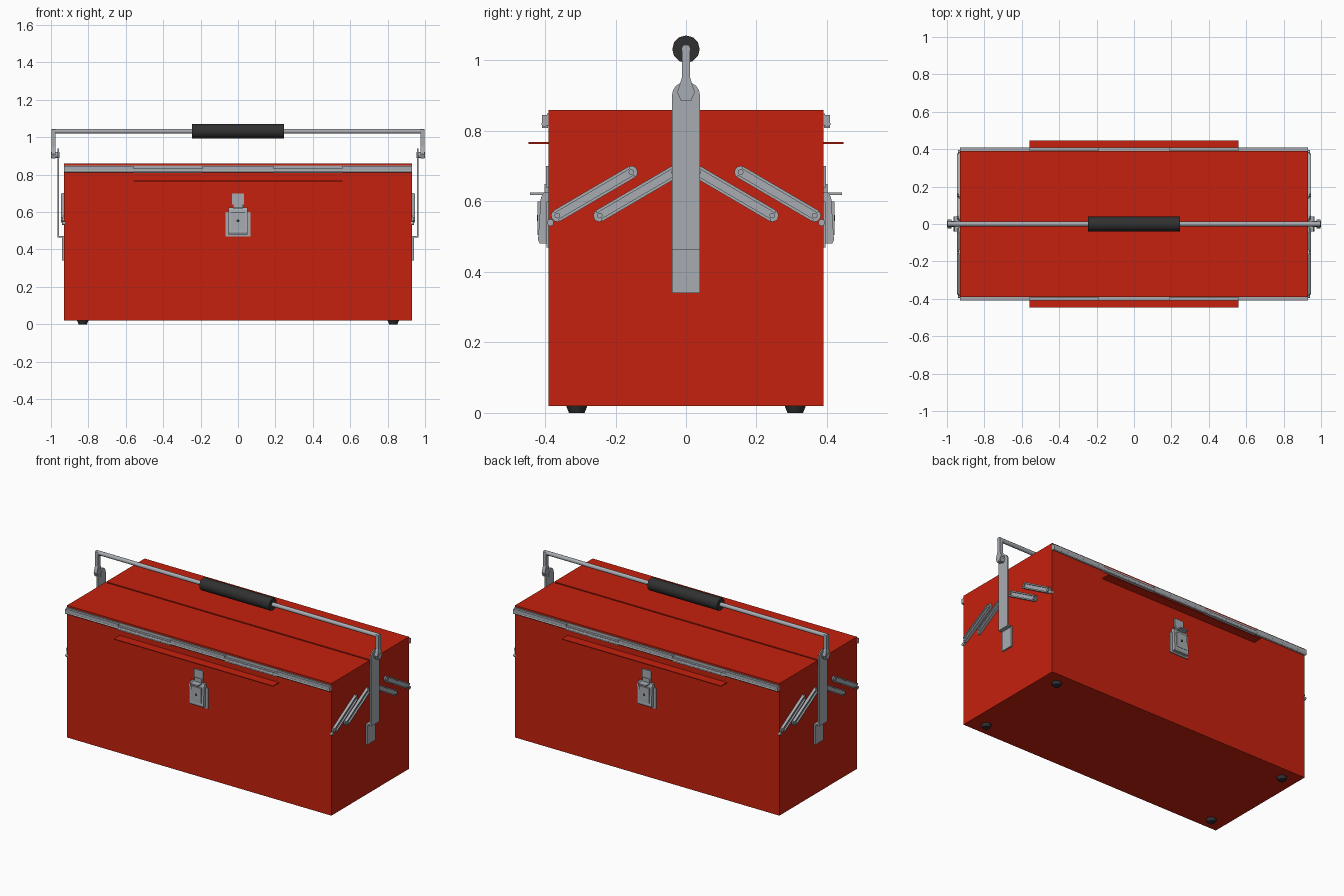
import bpy, bmesh, math
from mathutils import Vector, Matrix

if "Cube" in bpy.data.objects:
    bpy.data.objects.remove(bpy.data.objects["Cube"], do_unlink=True)


def material(name, rgb):
    m = bpy.data.materials.new(name)
    m.use_nodes = True
    m.diffuse_color = (*rgb, 1)
    bsdf = m.node_tree.nodes["Principled BSDF"]
    bsdf.inputs["Base Color"].default_value = (*rgb, 1)
    bsdf.inputs["Roughness"].default_value = 0.5
    return m


RED = material("red paint", (0.56, 0.015, 0.004))
STEEL = material("steel", (0.39, 0.41, 0.44))
BLACK = material("black rubber", (0.03, 0.03, 0.03))


def finish(name, bm, mat, smooth=False):
    bmesh.ops.recalc_face_normals(bm, faces=bm.faces)
    mesh = bpy.data.meshes.new(name)
    bm.to_mesh(mesh)
    bm.free()
    mesh.materials.append(mat)
    ob = bpy.data.objects.new(name, mesh)
    bpy.context.scene.collection.objects.link(ob)
    if smooth:
        bpy.ops.object.select_all(action="DESELECT")
        ob.select_set(True)
        bpy.context.view_layer.objects.active = ob
        bpy.ops.object.shade_smooth_by_angle(angle=math.radians(40))
    return ob


def prism(name, outline, x0, x1, mat):
    """Extrude a (y, z) outline along x."""
    bm = bmesh.new()
    face = bm.faces.new([bm.verts.new((x0, y, z)) for y, z in outline])
    ext = bmesh.ops.extrude_face_region(bm, geom=[face])["geom"]
    verts = [v for v in ext if isinstance(v, bmesh.types.BMVert)]
    bmesh.ops.translate(bm, verts=verts, vec=(x1 - x0, 0, 0))
    return finish(name, bm, mat)


def box(name, xs, ys, zs, mat):
    outline = [(ys[0], zs[0]), (ys[1], zs[0]), (ys[1], zs[1]), (ys[0], zs[1])]
    return prism(name, outline, xs[0], xs[1], mat)


def rod(name, a, b, r, mat, sides=12, r2=None, smooth=True):
    a, b = Vector(a), Vector(b)
    bm = bmesh.new()
    turn = (b - a).to_track_quat("Z", "Y").to_matrix().to_4x4()
    bmesh.ops.create_cone(bm, cap_ends=True, segments=sides, radius1=r,
                          radius2=r if r2 is None else r2, depth=(b - a).length,
                          matrix=Matrix.Translation((a + b) / 2) @ turn)
    return finish(name, bm, mat, smooth)


def slot(a, b, r, steps=6):
    """Outline of a round-ended bar between two (y, z) points."""
    ang = math.atan2(b[1] - a[1], b[0] - a[0])
    pts = []
    for centre, start in ((a, ang + math.pi / 2), (b, ang - math.pi / 2)):
        for i in range(steps + 1):
            t = start + math.pi * i / steps
            pts.append((centre[0] + r * math.cos(t), centre[1] + r * math.sin(t)))
    return pts


# Body, with a groove between the two lid halves
half = [(0.005, 0.83), (0.005, 0.86), (0.39, 0.86), (0.39, 0.02)]
prism("case_body", half + [(-y, z) for y, z in reversed(half)], -0.93, 0.93, RED)

# Feet
for x in (-0.83, 0.83):
    for y in (-0.31, 0.31):
        rod("foot", (x, y, 0), (x, y, 0.022), 0.022, BLACK, r2=0.031)

# Front and back fittings
for s in (-1, 1):
    side = "front" if s < 0 else "back"

    def ys(near, far):
        return (s * near, s * far)

    # Lid hinge: rod, leaf and alternating knuckles
    rod(side + "_hinge_rod", (-0.93, s * 0.402, 0.82), (0.93, s * 0.402, 0.82), 0.008, STEEL)
    box(side + "_hinge_leaf", (-0.93, 0.93), ys(0.389, 0.394), (0.815, 0.85), STEEL)
    for i, (x0, x1) in enumerate(((-0.93, -0.56), (-0.56, -0.19), (-0.19, 0.19),
                                  (0.19, 0.56), (0.56, 0.93))):
        drop = 0.012 * (i % 2)
        box(side + "_hinge_knuckle", (x0, x1), ys(0.392, 0.408),
            (0.815 - drop / 2, 0.845 - drop), STEEL)
    # Ledge under the hinge
    box(side + "_ledge", (-0.56, 0.56), ys(0.385, 0.447), (0.763, 0.768), RED)

    # Latch
    box(side + "_latch_plate", (-0.067, 0.067), ys(0.388, 0.396), (0.47, 0.6), STEEL)
    prism(side + "_latch_body",
          [(s * 0.39, 0.48), (s * 0.415, 0.48), (s * 0.42, 0.49),
           (s * 0.412, 0.61), (s * 0.405, 0.625), (s * 0.39, 0.625)],
          -0.05, 0.05, STEEL)
    box(side + "_latch_inset", (-0.036, 0.036), ys(0.412, 0.421), (0.505, 0.6), STEEL)
    rod(side + "_keyhole", (0, s * 0.419, 0.553), (0, s * 0.4225, 0.553), 0.008, BLACK)
    box(side + "_latch_loop", (-0.026, 0.026), ys(0.39, 0.402), (0.62, 0.65), STEEL)
    box(side + "_latch_catch", (-0.032, 0.032), ys(0.388, 0.397), (0.64, 0.7), STEEL)
    box(side + "_latch_lip", (-0.028, 0.028), ys(0.39, 0.443), (0.618, 0.626), STEEL)

# End fittings
for s in (-1, 1):
    side = "left" if s > 0 else "right"

    # Upright strap, cranked towards the case at the foot
    strap = [(-0.04, 0.47), (0.04, 0.47)]
    strap += [(0.04 * math.cos(t), 0.9 + 0.04 * math.sin(t))
              for t in (math.pi * i / 8 for i in range(9))]
    prism(side + "_upright", strap, s * 0.958, s * 0.966, STEEL)
    box(side + "_upright_crank", (s * 0.934, s * 0.966), (-0.04, 0.04), (0.464, 0.472), STEEL)
    box(side + "_upright_foot", (s * 0.929, s * 0.94), (-0.04, 0.04), (0.34, 0.472), STEEL)

    # Handle arm and its pivot
    arm = [(0.012, 1.04), (0.012, 0.95), (0.025, 0.91), (0.014, 0.885)]
    prism(side + "_handle_arm", arm + [(-y, z) for y, z in reversed(arm)],
          s * 0.976, s * 0.998, STEEL)
    rod(side + "_handle_pivot", (s * 0.955, 0, 0.905), (s * 1.0, 0, 0.905), 0.017, STEEL)

    # Folding tray links with raised channel edges
    for m in (-1, 1):
        for (y0, z0), (y1, z1) in (((0.155, 0.683), (0.365, 0.56)),
                                   ((0.035, 0.683), (0.245, 0.56))):
            a, b = (m * y0, z0), (m * y1, z1)
            prism(side + "_tray_link", slot(a, b, 0.018), s * 0.929, s * 0.938, STEEL)
            for off in (-0.014, 0.014):
                n = Vector((z0 - z1, m * (y1 - y0))).normalized() * off
                prism(side + "_link_flange",
                      slot((a[0] + n.x, a[1] + n.y), (b[0] + n.x, b[1] + n.y), 0.004),
                      s * 0.93, s * 0.947, STEEL)
            for y, z in (a, b):
                rod(side + "_link_rivet", (s * 0.93, y, z), (s * 0.946, y, z), 0.008, STEEL, 10)
        # Pin where the outer link meets the case edge
        rod(side + "_corner_pin", (s * 0.925, m * 0.385, 0.54),
            (s * 0.94, m * 0.385, 0.54), 0.01, STEEL, 10)

# Carrying handle
rod("handle_bar", (-0.998, 0, 1.032), (0.998, 0, 1.032), 0.013, STEEL)
rod("handle_grip", (-0.245, 0, 1.032), (0.245, 0, 1.032), 0.039, BLACK, 12)
